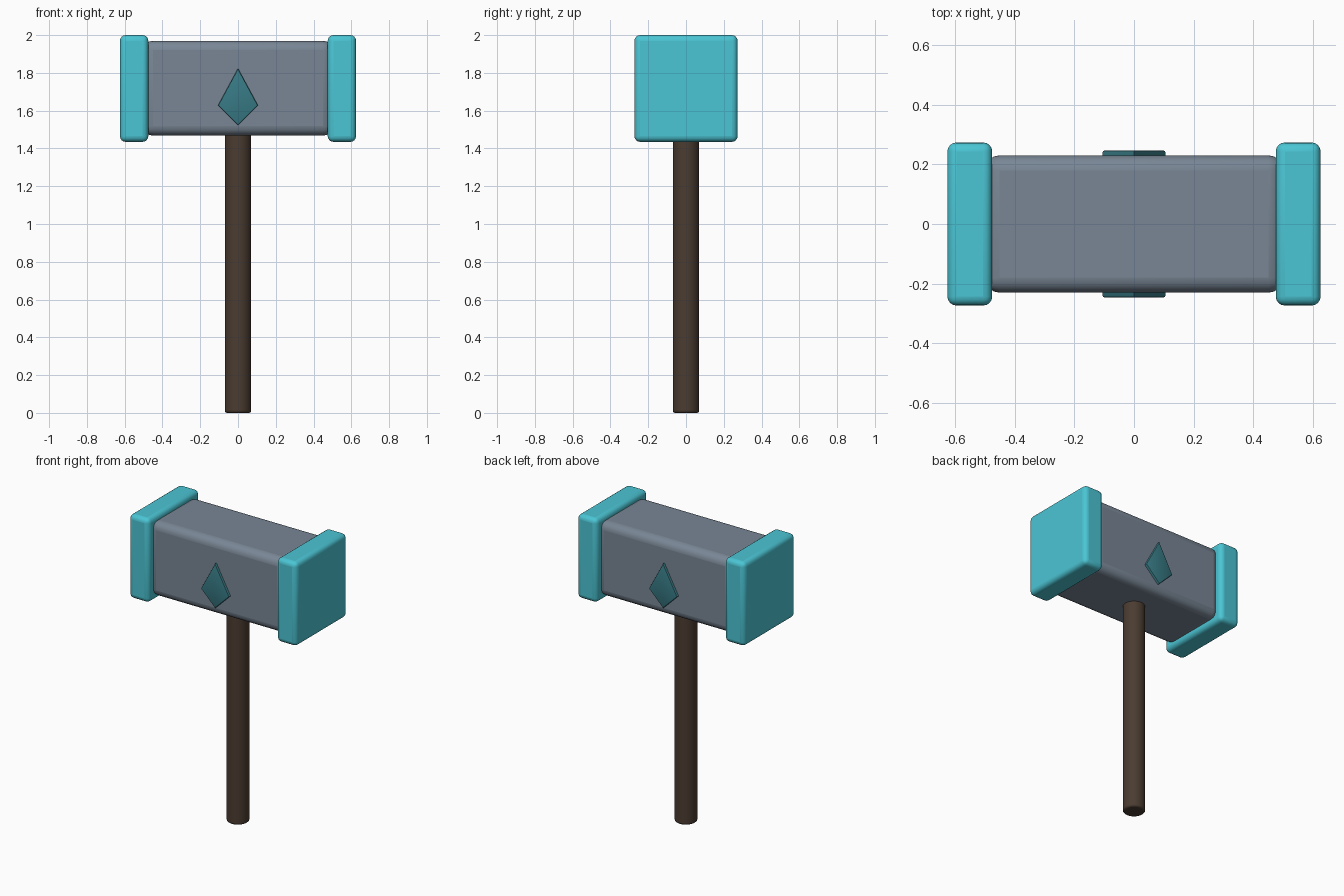
import bpy, bmesh

if "Cube" in bpy.data.objects:
    bpy.data.objects.remove(bpy.data.objects["Cube"])


def material(name, rgb):
    m = bpy.data.materials.new(name)
    m.diffuse_color = (*rgb, 1)
    m.use_nodes = True
    m.node_tree.nodes["Principled BSDF"].inputs["Base Color"].default_value = m.diffuse_color
    return m


STEEL = material("steel", (0.19, 0.24, 0.30))
TEAL = material("teal", (0.07, 0.56, 0.66))
GEM = material("dark_teal", (0.04, 0.20, 0.24))
WOOD = material("wood", (0.07, 0.045, 0.03))


def finish(obj, name, mat, bevel=0, segments=4):
    obj.name = name
    obj.data.materials.append(mat)
    bpy.ops.object.select_all(action='DESELECT')
    obj.select_set(True)
    bpy.context.view_layer.objects.active = obj
    bpy.ops.object.transform_apply(location=False, rotation=False, scale=True)
    bpy.ops.object.shade_smooth_by_angle(angle=0.6)
    if bevel:
        b = obj.modifiers.new("bevel", 'BEVEL')
        b.width = bevel
        b.segments = segments
        b.limit_method = 'ANGLE'
    return obj


def block(name, lo, hi, mat, bevel):
    centre = [(a + b) / 2 for a, b in zip(lo, hi)]
    bpy.ops.mesh.primitive_cube_add(size=1, location=centre)
    obj = bpy.context.object
    obj.scale = [b - a for a, b in zip(lo, hi)]
    return finish(obj, name, mat, bevel)


# Hammer head
block("head", (-0.50, -0.23, 1.468), (0.50, 0.23, 1.97), STEEL, 0.05)

# End caps
for side, x in (("left", -0.55), ("right", 0.55)):
    block(side + "_cap", (x - 0.075, -0.273, 1.435), (x + 0.075, 0.273, 2.0), TEAL, 0.03)

# Handle
bpy.ops.mesh.primitive_cylinder_add(vertices=32, radius=0.07, depth=1.5, location=(0, 0, 0.75))
finish(bpy.context.object, "handle", WOOD, 0.012, 3)

# Kite-shaped inlays on front and back
KITE = [(0, 1.824), (-0.106, 1.628), (0, 1.523), (0.106, 1.628)]
for side, s in (("front", -1), ("back", 1)):
    bm = bmesh.new()
    inner = [bm.verts.new((x, s * 0.20, z)) for x, z in KITE]
    outer = [bm.verts.new((x, s * 0.247, z)) for x, z in KITE]
    bm.faces.new(inner)
    face = bm.faces.new(outer)
    for i in range(4):
        j = (i + 1) % 4
        bm.faces.new((inner[i], inner[j], outer[j], outer[i]))
    bmesh.ops.bevel(bm, geom=list(face.edges), offset=0.008, segments=2,
                    profile=0.5, affect='EDGES')
    bmesh.ops.recalc_face_normals(bm, faces=bm.faces)
    mesh = bpy.data.meshes.new(side + "_inlay")
    bm.to_mesh(mesh)
    bm.free()
    obj = bpy.data.objects.new(side + "_inlay", mesh)
    bpy.context.collection.objects.link(obj)
    finish(obj, side + "_inlay", GEM)
